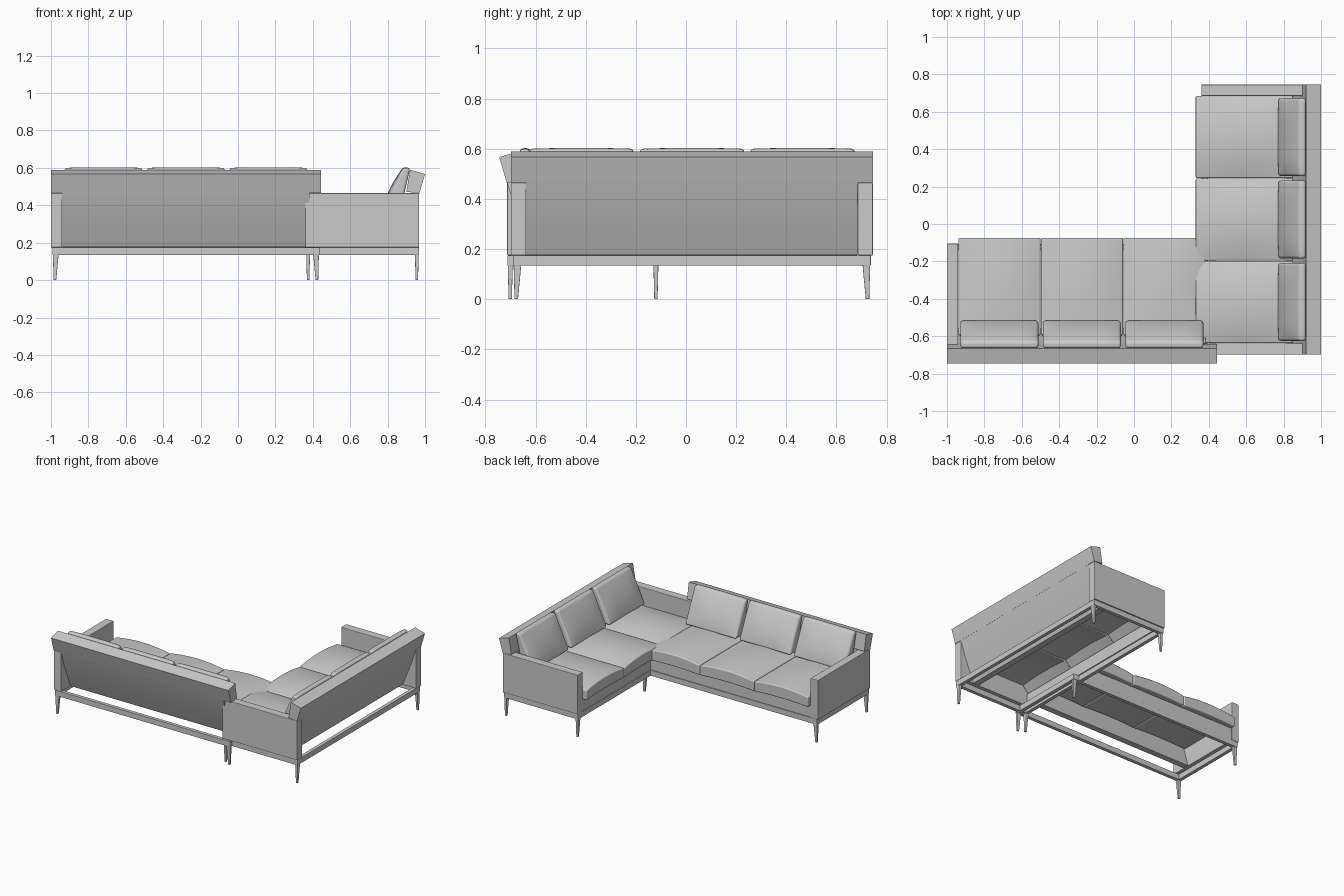
import bpy, bmesh
from math import radians
from mathutils import Matrix

if "Cube" in bpy.data.objects:
    bpy.data.objects.remove(bpy.data.objects["Cube"])

# Each sofa section is built in local axes: x = along its length,
# y = distance in from the outer back edge, z = up.
H = 0.7215           # half length of a section
ARM = 0.06           # arm thickness
ARM_TOP, RAIL_TOP, RAIL_LOW = 0.465, 0.175, 0.135


def finish(bm, name, place, bevel=0.0, segments=2, smooth=False):
    bmesh.ops.recalc_face_normals(bm, faces=bm.faces)
    me = bpy.data.meshes.new(name)
    bm.to_mesh(me)
    bm.free()
    ob = bpy.data.objects.new(name, me)
    bpy.context.collection.objects.link(ob)
    ob.matrix_world = place
    if bevel:
        mod = ob.modifiers.new("soft_edges", 'BEVEL')
        mod.width, mod.segments = bevel, segments
        mod.limit_method, mod.angle_limit = 'ANGLE', radians(50)
    if smooth:
        bpy.ops.object.select_all(action='DESELECT')
        ob.select_set(True)
        bpy.context.view_layer.objects.active = ob
        bpy.ops.object.shade_smooth_by_angle(angle=radians(40))
    return ob


def prism(name, place, profile, x0, x1, bevel=0.003, smooth=False):
    """Extrude a (y, z) profile from x0 to x1."""
    bm = bmesh.new()
    face = bm.faces.new([bm.verts.new((x0, y, z)) for y, z in profile])
    ext = bmesh.ops.extrude_face_region(bm, geom=[face])
    for v in ext["geom"]:
        if isinstance(v, bmesh.types.BMVert):
            v.co.x = x1
    finish(bm, name, place, bevel, 2, smooth)


def box(name, place, x0, x1, y0, y1, z0, z1, bevel=0.003):
    prism(name, place, [(y0, z0), (y1, z0), (y1, z1), (y0, z1)], x0, x1, bevel)


def cushion(name, place, shape, bevel, thin_axis):
    """Cube gridded on its two broad sides, reshaped by shape(a, b, c) in -1..1."""
    bm = bmesh.new()
    bmesh.ops.create_cube(bm, size=2)
    broad = [e for e in bm.edges
             if abs(e.verts[0].co[thin_axis] - e.verts[1].co[thin_axis]) < 0.1]
    bmesh.ops.subdivide_edges(bm, edges=broad, cuts=9, use_grid_fill=True)
    for v in bm.verts:
        v.co = shape(*v.co)
    finish(bm, name, place, bevel, 4, True)


def leg(name, place, x, y):
    """Tapered leg, leaning slightly outward along the length."""
    bm = bmesh.new()
    bmesh.ops.create_cube(bm, size=1)
    side = 1 if x > 0 else -1
    for v in bm.verts:
        top = v.co.z > 0
        v.co.x = x + v.co.x * (0.035 if top else 0.014) + (0 if top else side * 0.006)
        v.co.y = y + v.co.y * (0.022 if top else 0.013)
        v.co.z = RAIL_TOP if top else 0
    finish(bm, name, place, 0.002)


def seat_shape(cx, w):
    """Crowned seat whose front edge turns down over the apron."""
    def shape(a, b, c):
        crown = 0.034 * (1 - a * a) * (1 - 0.4 * b * b)
        under = 0.262 if b > 0.7 else 0.315
        z = (0.335 if c > 0 else under) + crown * (1 if c > 0 else 0.4)
        return (cx + a * w / 2, 0.41 + b * 0.26, z)
    return shape


def back_shape(cx, w):
    def shape(a, b, c):
        t, s = (c + 1) / 2, (b + 1) / 2
        rear, front = 0.135 - 0.055 * t, 0.232 - 0.115 * t
        bulge = 0.018 * (1 - a ** 4) * (1 - c * c) * s
        z = 0.355 + t * (0.242 + 0.003 * (1 - a ** 4)) + 0.004 * s * t
        return (cx + a * w / 2, rear + s * (front - rear) + bulge, z)
    return shape


def section(tag, place, arm_sides):
    inner = H - ARM
    # leaning back panel between the arms, wider cap above them
    prism(tag + "_back_panel", place,
          [(0.03, 0.467), (0.065, 0.36), (0.105, 0.26), (0.14, 0.177),
           (0.185, 0.177), (0.16, 0.26), (0.13, 0.36), (0.10, 0.467)],
          -inner, inner, 0, True)
    prism(tag + "_back_top", place,
          [(0.03, 0.465), (0.10, 0.472), (0.08, 0.59), (0.0, 0.567)], -H, H, 0)
    # arms
    for s in arm_sides:
        box(tag + "_arm", place, *sorted((s * inner, s * H)), 0.032, 0.64,
            RAIL_TOP, ARM_TOP, 0.003)
    # front apron under the seat
    box(tag + "_front_apron", place, -inner, inner, 0.605, 0.635, RAIL_TOP, 0.266)
    # base rails
    for n, y in (("rear", 0.033), ("front", 0.612)):
        box(f"{tag}_{n}_rail", place, -H + 0.008, H - 0.008, y, y + 0.026,
            RAIL_LOW, RAIL_TOP, 0.001)
    for s in (-1, 1):
        box(tag + "_side_rail", place, *sorted((s * (H - 0.034), s * (H - 0.008))),
            0.058, 0.614, RAIL_LOW, RAIL_TOP, 0.001)
        # legs
        for n, y in (("rear", 0.044), ("front", 0.625)):
            leg(f"{tag}_{n}_leg", place, s * (H - 0.027), y)
    # three seat and three back cushions
    pitch = 2 * inner / 3
    for i in (-1, 0, 1):
        cushion(tag + "_seat_cushion", place, seat_shape(i * pitch, pitch - 0.002), 0.007, 2)
        cushion(tag + "_back_cushion", place, back_shape(i * pitch, pitch - 0.025), 0.013, 1)


# left section faces +y, right section is the same turned to face -x
left = Matrix.Translation((-0.2785, -0.745, 0))
right = Matrix.Translation((1.0, 0.0235, 0)) @ Matrix.Rotation(radians(90), 4, 'Z')
section("left", left, (-1,))
section("right", right, (-1, 1))
